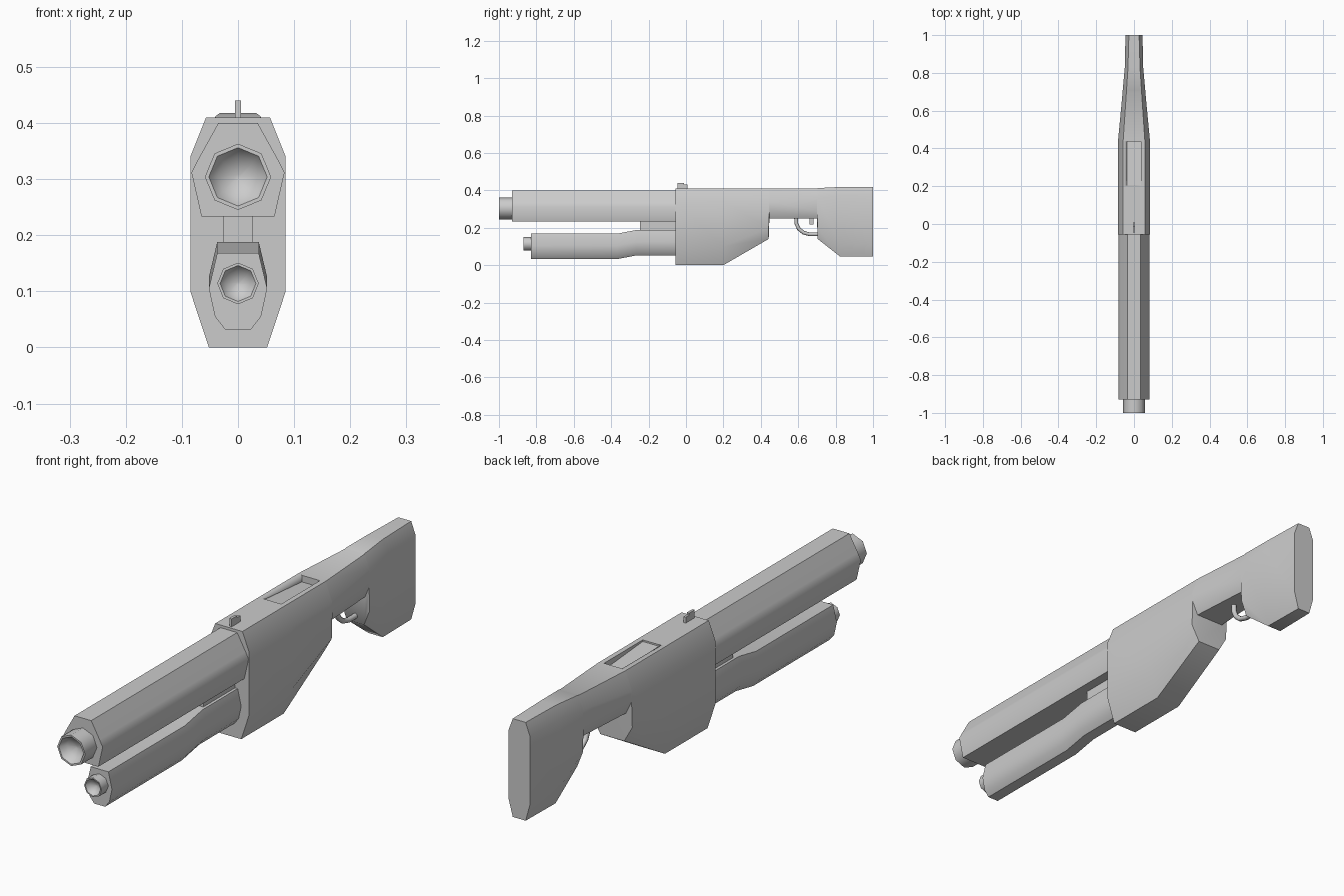
import bpy, bmesh, math

if "Cube" in bpy.data.objects:
    bpy.data.objects.remove(bpy.data.objects["Cube"])


def finish(bm, name, angle=50):
    bmesh.ops.recalc_face_normals(bm, faces=bm.faces)
    me = bpy.data.meshes.new(name)
    bm.to_mesh(me)
    bm.free()
    ob = bpy.data.objects.new(name, me)
    bpy.context.collection.objects.link(ob)
    bpy.ops.object.select_all(action='DESELECT')
    bpy.context.view_layer.objects.active = ob
    ob.select_set(True)
    bpy.ops.object.shade_smooth_by_angle(angle=math.radians(angle))
    return ob


def skin(name, rings, angle=50):
    """Join closed rings of points and cap both ends."""
    bm = bmesh.new()
    vs = [[bm.verts.new(p) for p in r] for r in rings]
    n = len(vs[0])
    for a, b in zip(vs, vs[1:]):
        for i in range(n):
            j = (i + 1) % n
            bm.faces.new((a[i], a[j], b[j], b[i]))
    bm.faces.new(vs[0])
    bm.faces.new(vs[-1])
    return finish(bm, name, angle)


def section(y, half):
    """Mirror a right-hand half outline (top to bottom) into a ring at y."""
    return [(x, y, z) for x, z in half] + [(-x, y, z) for x, z in reversed(half)]


def box(name, x, y0, y1, z0, z1):
    return skin(name, [section(y, [(x, z1), (x, z0)]) for y in (y0, y1)])


def muzzle(name, z, steps):
    """Hollow octagonal nozzle from (y, radius) steps."""
    return skin(name, [[(r * math.sin(k * math.pi / 4), y, z + r * math.cos(k * math.pi / 4))
                        for k in range(8)] for y, r in steps])


# Receiver and stock: y, top half width, top z, side half width, upper z, lower z, bottom half width, bottom z
BODY = [
    (-0.055, .057, .41, .085, .34, .10, .052, .00),
    (0.20, .057, .41, .085, .34, .10, .052, .00),
    (0.442, .057, .41, .084, .34, .20, .050, .14),
    (0.446, .057, .41, .084, .34, .30, .060, .25),
    (0.70, .040, .41, .060, .36, .29, .044, .25),
    (0.704, .040, .412, .060, .36, .20, .036, .14),
    (0.825, .032, .418, .049, .37, .11, .030, .045),
    (1.0, .027, .418, .045, .37, .11, .027, .045),
]
body = skin("receiver_and_stock", [
    section(y, [(wt, zt), (w, zu), (w, zl), (wb, zb)])
    for y, wt, zt, w, zu, zl, wb, zb in BODY])

# Shallow sloping port in the top of the receiver
cutter = skin("port_cutter", [section(.205, [(.038, .45), (.038, .404)]),
                              section(.437, [(.038, .45), (.038, .385)])])
cutter.hide_render = True
cutter.hide_viewport = True
cut = body.modifiers.new("port", 'BOOLEAN')
cut.object = cutter
cut.operation = 'DIFFERENCE'
cut.solver = 'EXACT'

# Upper barrel shroud and muzzle
upper = [(.035, .40), (.070, .337), (.083, .312), (.065, .233)]
skin("upper_barrel", [section(y, upper) for y in (-.93, -.05)])
muzzle("upper_muzzle", .304, [(-.92, .059), (-1, .059), (-1, .052), (-.975, .037), (-.965, .005)])

# Lower barrel with its raised rear end, and muzzle
lower = [(.037, .168), (.052, .105), (.041, .055), (.023, .032)]
skin("lower_barrel", [section(y, [(x, z + dz) for x, z in lower])
                      for y, dz in ((-.83, 0), (-.37, 0), (-.265, .02), (-.05, .02))])
muzzle("lower_muzzle", .114, [(-.82, .037), (-.87, .037), (-.87, .032), (-.855, .023), (-.848, .003)])

# Spacer between the barrels
box("barrel_spacer", .026, -.245, -.05, .18, .24)

# Front sight
box("sight_post", .005, -.045, -.012, .40, .44)
box("sight_heel", .005, -.012, .008, .40, .432)

# Trigger
box("trigger", .006, .66, .682, .218, .26)

# Trigger guard: octagonal tube along a path in the y-z plane
PATH = [(.588, .26), (.590, .222), (.603, .194), (.628, .174), (.66, .165), (.715, .165)]
rings = []
for i, (y, z) in enumerate(PATH):
    a, b = PATH[max(i - 1, 0)], PATH[min(i + 1, len(PATH) - 1)]
    t = math.atan2(b[1] - a[1], b[0] - a[0])
    r = .010
    rings.append([(r * math.cos(q), y - r * math.sin(q) * math.sin(t), z + r * math.sin(q) * math.cos(t))
                  for q in (k * math.pi / 4 for k in range(8))])
skin("trigger_guard", rings)
